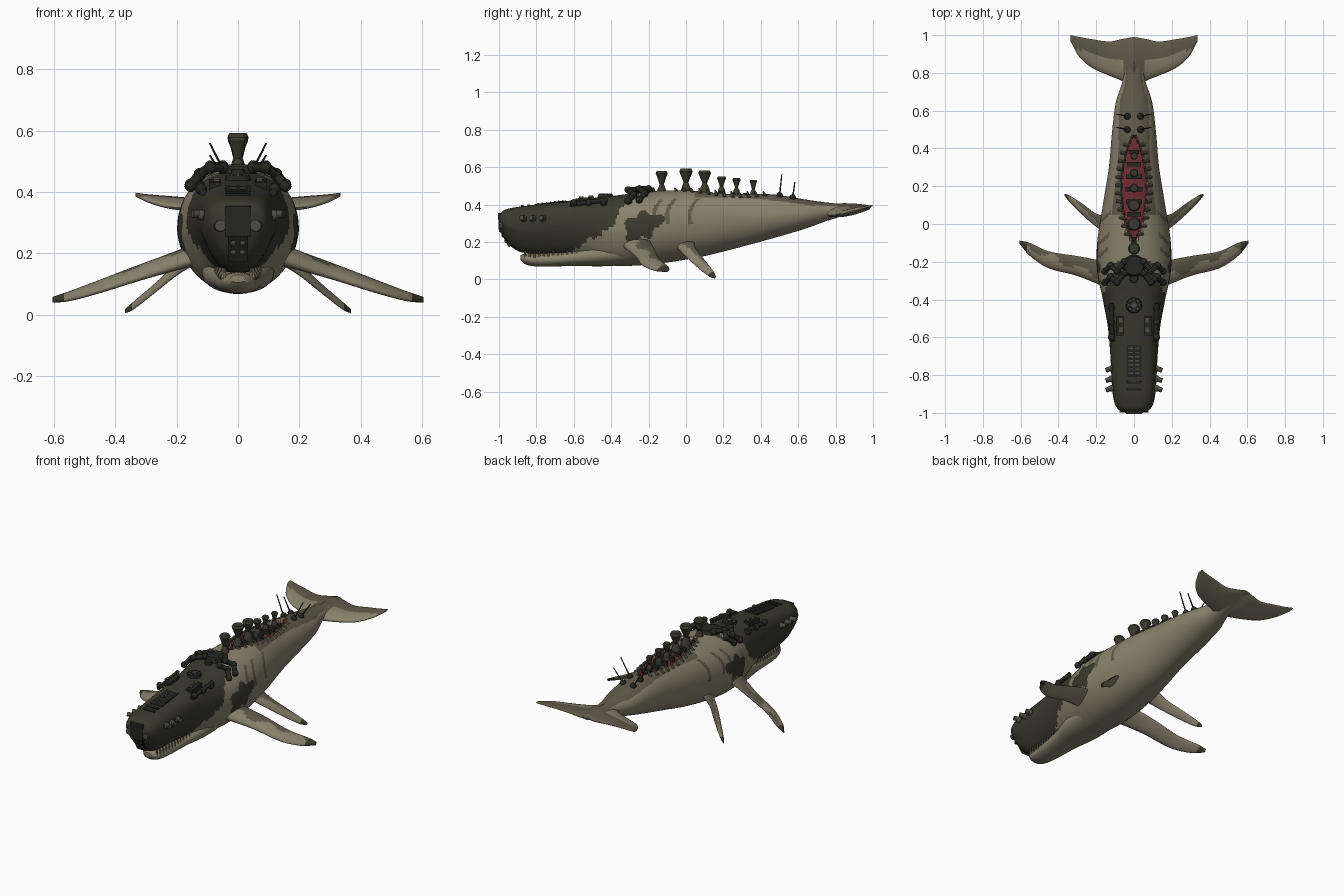
import bpy, bmesh, math
from mathutils import Vector

if "Cube" in bpy.data.objects:
    bpy.data.objects.remove(bpy.data.objects["Cube"])

def mat(name, r, g, b):
    m = bpy.data.materials.new(name)
    m.diffuse_color = (r, g, b, 1)
    m.use_nodes = True
    m.node_tree.nodes["Principled BSDF"].inputs["Base Color"].default_value = m.diffuse_color
    return m

LIGHT = mat("pale_hide", .25, .222, .152)
DARK = mat("dark_armor", .042, .042, .027)
MID = mat("back_hide", .115, .102, .068)
RED = mat("raw_flesh", .15, .028, .032)
METAL = mat("black_metal", .02, .02, .015)
STEEL = mat("worn_steel", .075, .075, .055)

def lerp_table(t, y, smooth=True):
    """Interpolate rows keyed by their first number."""
    if y <= t[0][0]: return t[0][1:]
    for i in range(len(t) - 1):
        a, b = t[i], t[i + 1]
        if y <= b[0]:
            h = b[0] - a[0]
            u = (y - a[0]) / h
            if not smooth:
                return [p + (q - p) * u for p, q in zip(a[1:], b[1:])]
            z, c = t[max(i - 1, 0)], t[min(i + 2, len(t) - 1)]
            out = []
            for k in range(1, len(a)):
                m0 = (b[k] - z[k]) / (b[0] - z[0]) * h
                m1 = (c[k] - a[k]) / (c[0] - a[0]) * h
                out.append((2*u**3 - 3*u*u + 1)*a[k] + (u**3 - 2*u*u + u)*m0
                           + (3*u*u - 2*u**3)*b[k] + (u**3 - u*u)*m1)
            return out
    return t[-1][1:]

def finish(name, bm, mats, rule=None, angle=40):
    bmesh.ops.recalc_face_normals(bm, faces=bm.faces)
    me = bpy.data.meshes.new(name)
    if rule:
        for f in bm.faces:
            f.material_index = rule(f.calc_center_median(), f.normal)
    bm.to_mesh(me)
    bm.free()
    for m in mats: me.materials.append(m)
    ob = bpy.data.objects.new(name, me)
    bpy.context.collection.objects.link(ob)
    bpy.context.view_layer.objects.active = ob
    ob.select_set(True)
    bpy.ops.object.shade_smooth_by_angle(angle=math.radians(angle))
    ob.select_set(False)
    return ob

def skin(bm, rings):
    vs = [[bm.verts.new(p) for p in r] for r in rings]
    n = len(vs[0])
    for a, b in zip(vs, vs[1:]):
        for i in range(n):
            bm.faces.new((a[i], a[(i + 1) % n], b[(i + 1) % n], b[i]))
    bm.faces.new(vs[0]); bm.faces.new(vs[-1])

# y, top, bottom, half width, squareness, lower taper
BODY = [(-1, .335, .295, .045, 2.4, .2), (-.985, .362, .25, .08, 2.6, .3), (-.95, .378, .19, .102, 3, .4),
        (-.88, .39, .145, .115, 3.2, .45), (-.7, .41, .135, .125, 3.2, .42), (-.55, .43, .12, .138, 3, .35),
        (-.4, .445, .075, .165, 2.6, .25), (-.25, .465, .075, .195, 2.3, .12), (-.1, .475, .09, .195, 2.2, .08),
        (.1, .482, .125, .165, 2.1, 0), (.3, .472, .175, .133, 2, 0), (.5, .45, .23, .115, 2, 0),
        (.65, .425, .275, .095, 2, 0), (.76, .41, .315, .06, 2, 0), (.9, .395, .355, .045, 2, 0),
        (.985, .39, .375, .03, 2, 0)]
JAW = [(-.885, .13, .105, .025, 2, 0), (-.86, .138, .08, .05, 2, 0), (-.78, .14, .068, .063, 2.2, 0),
       (-.6, .16, .072, .085, 2.2, 0), (-.45, .2, .07, .115, 2.2, 0), (-.28, .2, .08, .12, 2, 0)]

def trench(y):
    return .068 * math.sin(math.pi * (y + .1) / .57) ** .7 if -.1 < y < .47 else 0

def loft(bm, table, rings, segs, cut=False):
    out = []
    y0, y1 = table[0][0], table[-1][0]
    for j in range(rings + 1):
        y = y0 + (y1 - y0) * j / rings
        top, bot, w, n, tp = lerp_table(table, y)
        ring = []
        for i in range(segs):
            a = math.tau * i / segs
            c, s = math.cos(a), math.sin(a)
            x = w * math.copysign(abs(c) ** (2 / n), c)
            h = math.copysign(abs(s) ** (2 / n), s)
            if h < 0: x *= 1 + tp * h
            z = (top + bot) / 2 + (top - bot) / 2 * h
            if cut and h > 0 and abs(x) < trench(y): z -= .03
            ring.append((x, y, z))
        out.append(ring)
    skin(bm, out)

def top_z(x, y):
    top, bot, w, n, _ = lerp_table(BODY, y)
    return (top + bot) / 2 + (top - bot) / 2 * max(0, 1 - min(1, abs(x) / w) ** n) ** (1 / n)

EDGE = [(-1, .05), (-.62, .12), (-.56, .19), (-.47, .235), (-.4, .27), (-.36, .36), (-.3, .42), (-.2, .46), (-.15, .6)]

def body_rule(c, n):
    x, y, z = c
    if n.z > -.2 and z > .4 and abs(x) < trench(y): return 3
    wob = .012 * math.sin(y * 70) + .008 * math.sin(y * 131 + z * 60)
    if y < -.15 and z > lerp_table(EDGE, y, False)[0] + wob: return 1
    # flank blotch and gill folds
    r = math.hypot((y + .235) / .1, (z - .285 - .3 * (y + .235)) / .07)
    if r < 1 + .2 * math.sin(5 * math.atan2(z - .285, y + .235)): return 1
    for g in (-.17, -.1, .02):
        if .3 < z < .43 and abs(y - g - .35 * (z - .36) - 5 * (z - .37) ** 2) < .011: return 2
    return 2 if n.z > .72 and y > .05 else 0

bm = bmesh.new()
loft(bm, BODY, 220, 120, True)
bm.normal_update()
bmesh.ops.recalc_face_normals(bm, faces=bm.faces)
finish("body", bm, [LIGHT, DARK, MID, RED], body_rule, 50)
bm = bmesh.new()
loft(bm, JAW, 30, 36)
finish("lower_jaw", bm, [LIGHT])

def fin(name, stations, rule):
    """Lens-section fin; each station: t, leading xyz, trailing xyz, thickness."""
    for sx, side in ((1, "right"), (-1, "left")):
        bm = bmesh.new()
        rings = []
        for j in range(33):
            v = lerp_table(stations, stations[-1][0] * j / 32)
            a, b = Vector(v[:3]), Vector(v[3:6])
            ring = []
            for i in range(20):
                t = math.tau * i / 20
                p = a.lerp(b, .5 - .5 * math.cos(t))
                p.z += v[6] / 2 * math.sin(t) * (1.25 + .4 * math.cos(t))
                ring.append((p.x * sx, p.y, p.z))
            rings.append(ring)
        skin(bm, rings)
        bmesh.ops.recalc_face_normals(bm, faces=bm.faces)
        finish(f"{side}_{name}", bm, [LIGHT, DARK, MID], rule, 60)

fin("front_flipper", [(0, .14, -.34, .185, .14, -.2, .215, .05), (1, .3, -.275, .13, .3, -.17, .165, .034),
    (2, .45, -.235, .08, .45, -.145, .11, .026), (3, .55, -.17, .052, .55, -.1, .073, .02),
    (4, .605, -.105, .045, .605, -.088, .055, .012)],
    lambda c, n: 1 if abs(c.x) > .57 else 2 if n.z > 0 and c.y > -.36 + .42 * abs(c.x) + .02 * math.sin(c.x * 40) else 0)
fin("rear_flipper", [(0, .13, -.06, .19, .13, .04, .21, .04), (1, .2, -.015, .14, .2, .055, .16, .028),
    (2, .27, .045, .082, .27, .105, .097, .022), (3, .34, .115, .026, .34, .15, .038, .018),
    (4, .368, .15, .01, .368, .16, .015, .01)],
    lambda c, n: 1 if abs(c.x) > .345 else 2 if n.z > 0 and c.y > abs(c.x) - .185 else 0)
fin("tail_fluke", [(0, 0, .7, .365, 0, .99, .387, .05), (1, .06, .755, .35, .06, .98, .378, .04),
    (2, .13, .785, .347, .13, .966, .375, .03), (3, .22, .825, .352, .22, .978, .384, .022),
    (4, .29, .885, .37, .29, .99, .39, .016), (5, .335, .965, .39, .335, 1, .396, .008)],
    lambda c, n: 2 if n.z > 0 and c.y > .85 + .25 * abs(c.x) - .09 * (abs(c.x) < .06) else 0)

# ---- hardware helpers: each part gathers several primitives
def rod(bm, p, q, r0, r1=None, segs=12):
    p, q = Vector(p), Vector(q)
    d = q - p
    m = d.to_track_quat('Z', 'Y').to_matrix().to_4x4()
    m.translation = (p + q) / 2
    bmesh.ops.create_cone(bm, cap_ends=True, segments=segs, radius1=r0, radius2=r0 if r1 is None else r1,
                          depth=d.length, matrix=m)

def box(bm, c, s, tilt=0):
    vs = bmesh.ops.create_cube(bm, size=1)["verts"]
    for v in vs:
        v.co = Vector((v.co.x * s[0], v.co.y * s[1], v.co.z * s[2]))
        y, z = v.co.y, v.co.z
        v.co.y, v.co.z = y * math.cos(tilt) - z * math.sin(tilt), y * math.sin(tilt) + z * math.cos(tilt)
        v.co += Vector(c)

def ball(bm, c, r):
    vs = bmesh.ops.create_uvsphere(bm, u_segments=12, v_segments=8, radius=r)["verts"]
    bmesh.ops.translate(bm, verts=vs, vec=c)

def part(name, material, build):
    bm = bmesh.new()
    build(bm)
    finish(name, bm, [material])

def both(fn):
    def build(bm):
        for s in (1, -1): fn(bm, s)
    return build

# flared spine columns in the open back
def columns(bm):
    for y, h, r in ((-.13, .58, .032), (0, .592, .036), (.1, .582, .034), (.19, .55, .024), (.27, .542, .022), (.36, .532, .02)):
        z = top_z(0, y) - .035
        prof = [(z, r), (z + .035, r * .75), (z + (h - z) * .5, r * .36), (h - r * .9, r * .8), (h - r * .4, r), (h, r * .8)]
        for (a, ra), (b, rb) in zip(prof, prof[1:]): rod(bm, (0, y, a), (0, y, b), ra, rb, 14)
part("spine_columns", DARK, columns)

def vertebrae(bm):
    for i in range(8):
        y = -.08 + i * .066
        w = trench(y)
        box(bm, (0, y, top_z(0, y) - .025), (w * 1.3, .022, .03))
part("vertebra_blocks", METAL, vertebrae)

def ribs(bm, s):
    for i in range(12):
        y = -.06 + i * .043
        x = trench(y)
        rod(bm, (s * (x + .025), y + .01, top_z(x + .025, y) - .004), (s * (x - .006), y, top_z(x, y) + .012), .011, .004, 8)
part("rib_stubs", MID, both(ribs))

# shoulder collar and hoses
def collar(bm, s):
    if s > 0: rod(bm, (0, -.22, .44), (0, -.22, .49), .07, .05, 16)
    pts = [(.05, -.2, .485), (.09, -.25, .485), (.125, -.22, .46), (.155, -.25, .425)]
    for k in (0, -.06):
        q = [(s * x, y + k, z - .1 * abs(k)) for x, y, z in pts]
        for a, b in zip(q, q[1:]): rod(bm, a, b, .014)
        for p in q: ball(bm, p, .019)
part("collar_hoses", METAL, both(collar))

# round hatch on the crown
Z = top_z(0, -.43)
def hatch(bm):
    rod(bm, (0, -.43, Z - .02), (0, -.43, Z + .012), .045, .04, 24)
    rod(bm, (0, -.29, top_z(0, -.29) - .02), (0, -.29, top_z(0, -.29) + .015), .025, .02)
part("hatch_rim", METAL, hatch)
def spokes(bm):
    rod(bm, (0, -.43, Z), (0, -.43, Z + .018), .014)
    for i in range(8):
        a = math.tau * i / 8
        ball(bm, (.028 * math.cos(a), -.43 + .028 * math.sin(a), Z + .01), .008)
part("hatch_studs", STEEL, spokes)

# crown boxes with pipes
def crates(bm, s):
    box(bm, (s * .075, -.54, top_z(.075, -.54)), (.04, .1, .03), .1)
    rod(bm, (s * .115, -.62, .4), (s * .12, -.42, .425), .012)
    for y in (-.6, -.52, -.44): ball(bm, (s * .12, y, .41), .019)
part("crown_boxes", METAL, both(crates))
part("box_caps", STEEL, both(lambda bm, s: [box(bm, (s * .07, y, top_z(.07, y) + .014), (.02, .025, .012)) for y in (-.51, -.56)]))

# vent grille and slits
def grille(bm):
    box(bm, (0, -.725, top_z(0, -.725)), (.08, .17, .01), .11)
    for y in (-.84, -.875): box(bm, (0, y, top_z(0, y)), (.08, .015, .012), .1)
part("vent_frame", METAL, grille)
part("vent_slats", STEEL, lambda bm: [box(bm, (s * .016, -.79 + i * .022, top_z(0, -.79 + i * .022) + .005), (.024, .007, .006))
                                      for i in range(7) for s in (1, -1)])

# side stub barrels
def barrels(bm, s):
    for y in (-.87, -.82, -.765):
        rod(bm, (s * .1, y + .01, .325), (s * .148, y - .01, .33), .013)
        ball(bm, (s * .118, y, .325), .018)
part("side_barrels", STEEL, both(barrels))

# face plate, rivets and lamps
part("face_plate", METAL, lambda bm: (box(bm, (0, -.993, .305), (.085, .02, .1), .05),
                                      box(bm, (0, -.965, .225), (.065, .02, .11), .5)))
def rivets(bm, s):
    for y, z in ((-.99, .262), (-.976, .235), (-.96, .205)): ball(bm, (s * .015, y, z), .011)
part("face_rivets", STEEL, both(rivets))
part("lamps", STEEL, both(lambda bm, s: (rod(bm, (s * .058, -.96, .29), (s * .058, -.998, .29), .022, .018, 16),
                                         ball(bm, (s * .058, -.985, .29), .014))))

# teeth along the mouth line
def teeth(bm, s):
    for i in range(12):
        y = -.86 + i * .025
        x = lerp_table(JAW, y)[2] * .85
        rod(bm, (s * x, y, .115), (s * x, y, .155), .008, .002, 6)
part("teeth", LIGHT, both(teeth))

# aerials with round sockets
def aerials(bm, s):
    for y, h in ((.5, .56), (.57, .52)):
        z = top_z(.035, y)
        ball(bm, (s * .035, y, z + .004), .018)
        rod(bm, (s * .035, y, z), (s * .092, y + .012, h), .0045, .003, 6)
part("aerials", METAL, both(aerials))
